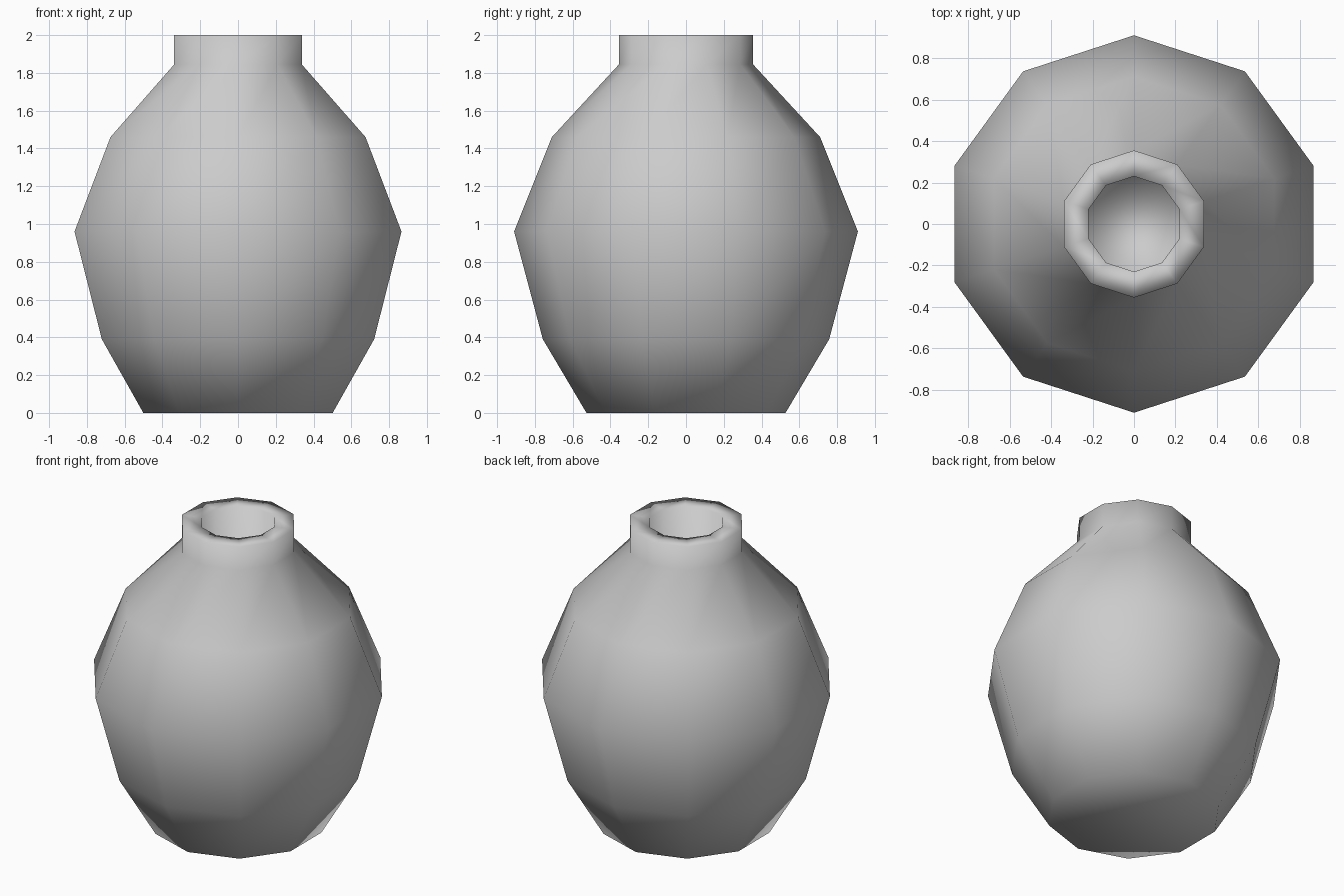
import bpy, bmesh, math

if "Cube" in bpy.data.objects:
    bpy.data.objects.remove(bpy.data.objects["Cube"])

SIDES = 10


def lathe(name, profile):
    """Spin a (radius, z) profile into a closed ten-sided solid."""
    bm = bmesh.new()
    rings = []
    for r, z in profile:
        angles = [math.radians(18) + math.tau * i / SIDES for i in range(SIDES)]
        rings.append([bm.verts.new((r * math.cos(a), r * math.sin(a), z)) for a in angles])
    for low, high in zip(rings, rings[1:]):
        for i in range(SIDES):
            j = (i + 1) % SIDES
            bm.faces.new((low[i], low[j], high[j], high[i]))
    bm.faces.new(list(reversed(rings[0])))
    bm.faces.new(rings[-1])
    for f in bm.faces:
        f.smooth = True
    bm.normal_update()
    mesh = bpy.data.meshes.new(name)
    bm.to_mesh(mesh)
    bm.free()
    obj = bpy.data.objects.new(name, mesh)
    bpy.context.collection.objects.link(obj)
    return obj


# Vase: foot, belly, shoulder, neck, flat rim, then the recessed mouth
lathe("vase", [
    (0.527, 0.0), (0.758, 0.39), (0.91, 0.96), (0.71, 1.46),
    (0.355, 1.845), (0.355, 2.0),
    (0.23, 2.0), (0.23, 1.62),
])
